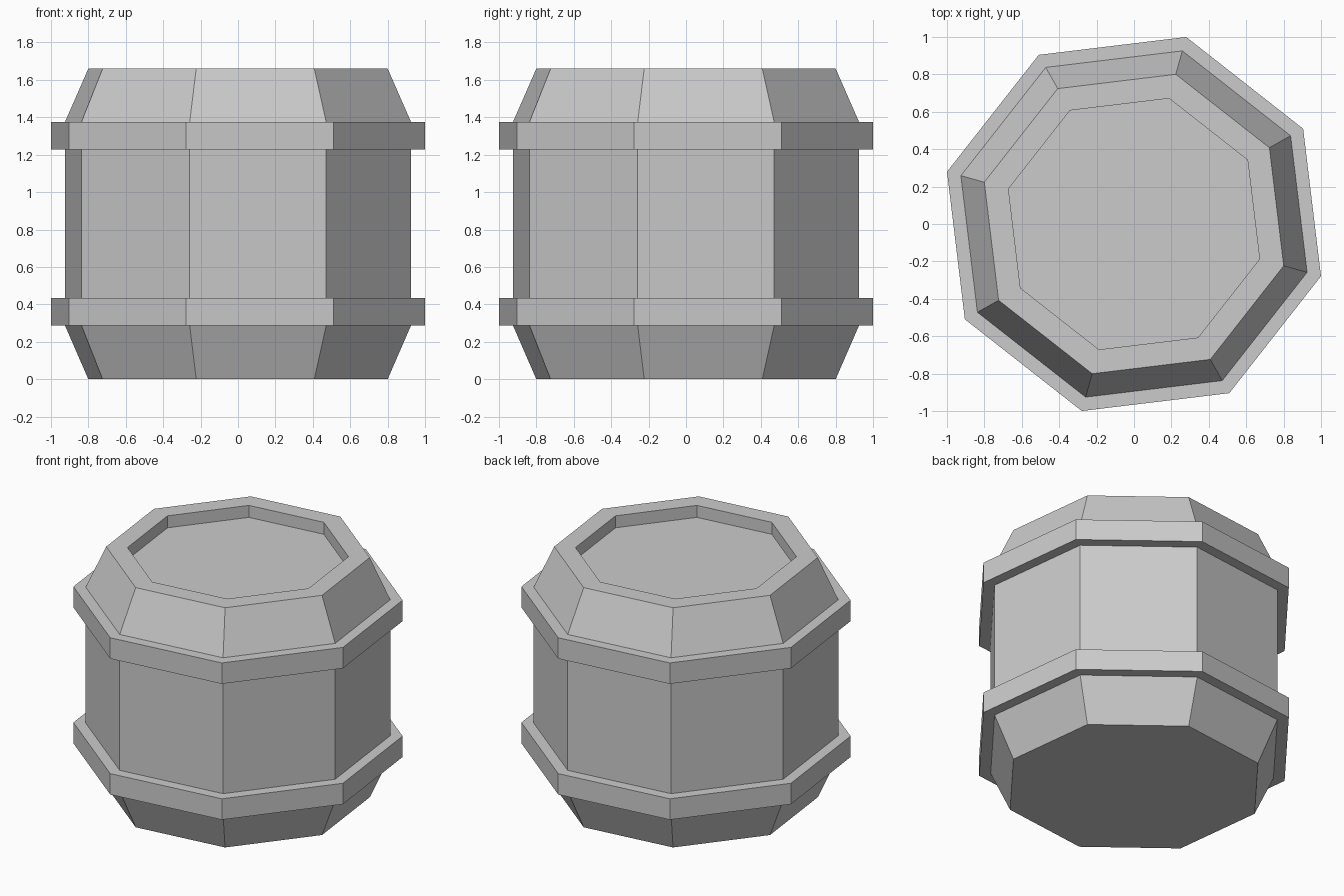
import bpy, bmesh
from math import cos, sin, radians

if "Cube" in bpy.data.objects:
    bpy.data.objects.remove(bpy.data.objects["Cube"])

SIDES = 8
TURN = radians(-15.6)


def lathe(name, profile, caps=False):
    """Sweep a (radius, height) profile round z as a faceted octagon."""
    bm = bmesh.new()
    rings = []
    for r, z in profile:
        angles = [TURN + radians(360 / SIDES) * i for i in range(SIDES)]
        rings.append([bm.verts.new((r * cos(a), r * sin(a), z)) for a in angles])
    for low, high in zip(rings, rings[1:]):
        for i in range(SIDES):
            j = (i + 1) % SIDES
            bm.faces.new((low[i], low[j], high[j], high[i]))
    if caps:
        bm.faces.new(rings[0][::-1])
        bm.faces.new(rings[-1])
    mesh = bpy.data.meshes.new(name)
    bm.to_mesh(mesh)
    bm.free()
    obj = bpy.data.objects.new(name, mesh)
    bpy.context.collection.objects.link(obj)
    return obj


# Barrel body with tapered ends, rim and recessed lid
BODY_R = 0.961
lathe("barrel_body", [(0.831, 0), (BODY_R, 0.288), (BODY_R, 1.374),
                      (0.831, 1.66), (0.697, 1.66), (0.697, 1.577)], caps=True)

# Raised hoops round the body
HOOP_R = 1.038
for name, bottom, top in (("lower_hoop", 0.288, 0.433), ("upper_hoop", 1.229, 1.374)):
    lathe(name, [(BODY_R, bottom), (HOOP_R, bottom), (HOOP_R, top), (BODY_R, top)])
